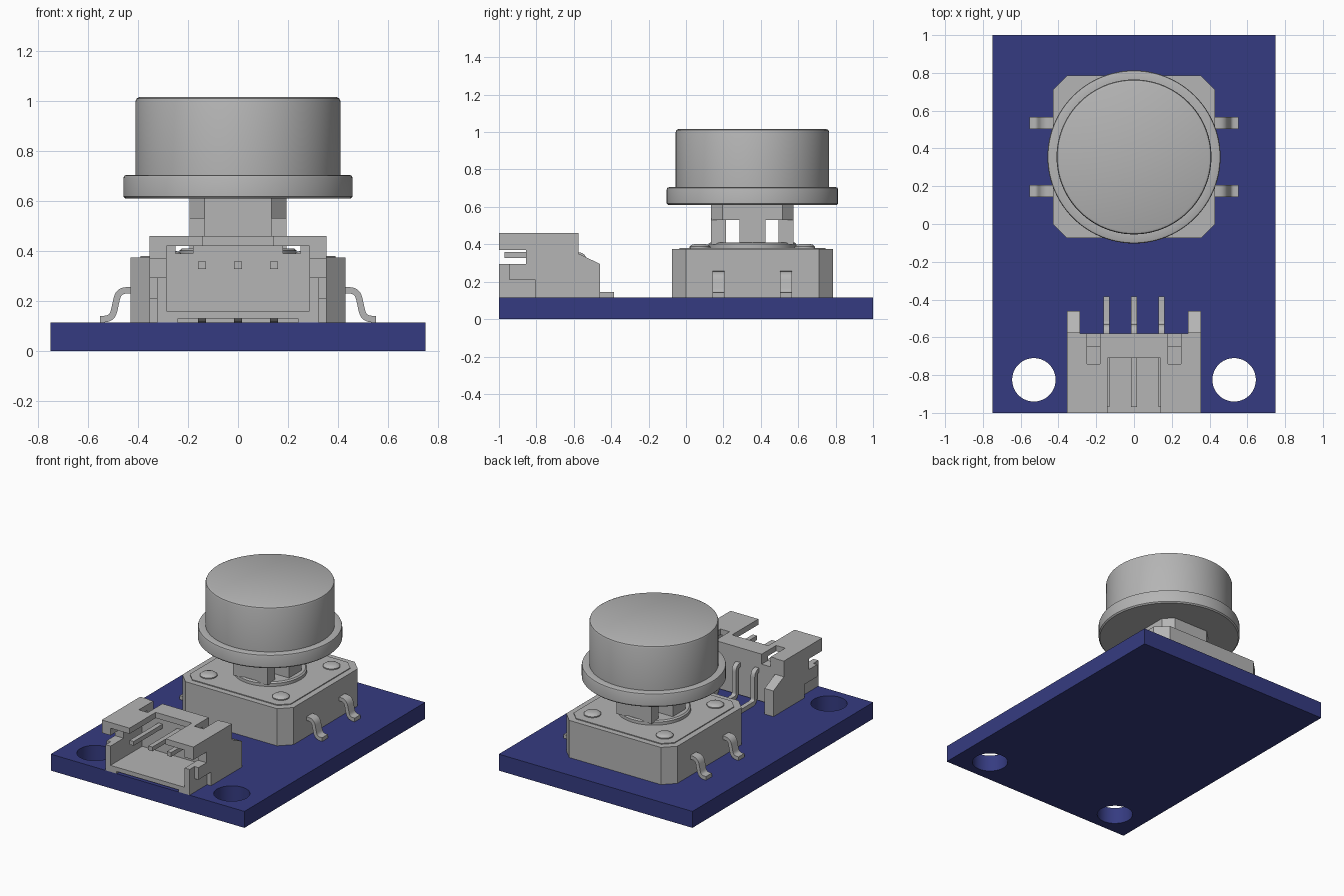
import bpy
import bmesh
import math
from mathutils import Vector

if "Cube" in bpy.data.objects:
    bpy.data.objects.remove(bpy.data.objects["Cube"], do_unlink=True)


def material(name, rgb):
    m = bpy.data.materials.new(name)
    m.use_nodes = True
    m.diffuse_color = (*rgb, 1)
    m.node_tree.nodes["Principled BSDF"].inputs["Base Color"].default_value = (*rgb, 1)
    return m


BLUE = material("board blue", (0.036, 0.044, 0.22))
GREY = material("part grey", (0.46, 0.46, 0.46))
TOP = 0.115      # top of the board
CY = 0.355       # switch centre in y


def finish(name, bm, mat, smooth=False):
    bmesh.ops.recalc_face_normals(bm, faces=bm.faces)
    me = bpy.data.meshes.new(name)
    bm.to_mesh(me)
    bm.free()
    me.materials.append(mat)
    ob = bpy.data.objects.new(name, me)
    bpy.context.collection.objects.link(ob)
    bpy.ops.object.select_all(action="DESELECT")
    ob.select_set(True)
    bpy.context.view_layer.objects.active = ob
    if smooth:
        bpy.ops.object.shade_smooth_by_angle(angle=math.radians(35))
    return ob


def prism(name, pts, axis, a, b, mat=GREY, smooth=False):
    """Extrude a 2D outline along an axis from a to b."""
    place = {"x": lambda p, t: (t, p[0], p[1]),
             "y": lambda p, t: (p[0], t, p[1]),
             "z": lambda p, t: (p[0], p[1], t)}[axis]
    bm = bmesh.new()
    lo = [bm.verts.new(place(p, a)) for p in pts]
    hi = [bm.verts.new(place(p, b)) for p in pts]
    bm.faces.new(lo)
    bm.faces.new(hi)
    n = len(pts)
    for i in range(n):
        j = (i + 1) % n
        bm.faces.new((lo[i], lo[j], hi[j], hi[i]))
    return finish(name, bm, mat, smooth)


def box(name, x0, x1, y0, y1, z0, z1, mat=GREY):
    return prism(name, [(x0, y0), (x1, y0), (x1, y1), (x0, y1)], "z", z0, z1, mat)


def chamfered(hx, hy, c):
    """Rectangle with cut corners around the switch centre."""
    pts = [(hx, hy - c), (hx - c, hy), (c - hx, hy), (-hx, hy - c),
           (-hx, c - hy), (c - hx, -hy), (hx - c, -hy), (hx, c - hy)]
    return [(x, y + CY) for x, y in pts]


def lathe(name, profile, x, y, mat=GREY, n=64):
    """Turn an (r, z) profile into a closed round solid."""
    bm = bmesh.new()
    rings = []
    for r, z in profile:
        rings.append([bm.verts.new((x + r * math.cos(k * math.tau / n),
                                    y + r * math.sin(k * math.tau / n), z))
                      for k in range(n)])
    for p, q in zip(rings, rings[1:]):
        for k in range(n):
            j = (k + 1) % n
            bm.faces.new((p[k], p[j], q[j], q[k]))
    bm.faces.new(rings[0])
    bm.faces.new(rings[-1])
    return finish(name, bm, mat, True)


def ribbon(path, t, r):
    """Outline of a bent strip: rounded path, thickened by t."""
    p = [Vector(q) for q in path]
    line = [p[0]]
    for a, b, c in zip(p, p[1:], p[2:]):
        s = b + (a - b).normalized() * r
        e = b + (c - b).normalized() * r
        for k in range(7):
            u = k / 6
            line.append(s * (1 - u) ** 2 + b * 2 * u * (1 - u) + e * u * u)
    line.append(p[-1])
    left, right = [], []
    for i, q in enumerate(line):
        d = (line[min(i + 1, len(line) - 1)] - line[max(i - 1, 0)]).normalized()
        nrm = Vector((-d.y, d.x)) * t / 2
        left.append(q + nrm)
        right.append(q - nrm)
    return left + right[::-1]


# Circuit board with two mounting holes
board = box("circuit_board", -0.75, 0.75, -1, 1, 0, TOP, BLUE)
for s in (-1, 1):
    cutter = lathe("hole_cutter", [(0.115, -0.1), (0.115, 0.3)], s * 0.53, -0.825, BLUE)
    cutter.hide_render = True
    mod = board.modifiers.new("hole", "BOOLEAN")
    mod.operation, mod.solver, mod.object = "DIFFERENCE", "EXACT", cutter
    bpy.context.view_layer.objects.active = board
    bpy.ops.object.modifier_apply(modifier=mod.name)
    bpy.data.objects.remove(cutter, do_unlink=True)
bpy.ops.object.select_all(action="DESELECT")
board.select_set(True)
bpy.ops.object.shade_smooth_by_angle(angle=math.radians(35))

# Switch housing, cover plate, rivets and collar
prism("switch_body", chamfered(0.43, 0.43, 0.075), "z", TOP, 0.375)
prism("cover_plate", chamfered(0.39, 0.39, 0.06), "z", 0.375, 0.381)
for sx in (-1, 1):
    for sy in (-1, 1):
        lathe("cover_rivet", [(0.055, 0.375), (0.055, 0.388), (0.045, 0.397), (0.025, 0.402)],
              sx * 0.28, CY + sy * 0.28, n=24)
lathe("stem_collar", [(0.235, 0.375), (0.235, 0.402), (0.225, 0.41)], 0, CY)

# Plunger stem: core, two clips and joining block
box("stem_core", -0.195, 0.195, CY - 0.07, CY + 0.07, 0.4, 0.54)
for s in (-1, 1):
    y0, y1 = sorted((CY + s * 0.14, CY + s * 0.22))
    box("stem_clip", -0.135, 0.135, y0, y1, 0.4, 0.54)
prism("stem_block", chamfered(0.195, 0.22, 0.06), "z", 0.53, 0.62)

# Round button cap
lathe("button_cap", [(0.45, 0.61), (0.458, 0.618), (0.458, 0.694), (0.455, 0.702), (0.447, 0.705),
                     (0.41, 0.705), (0.41, 1.0), (0.406, 1.011), (0.395, 1.016)], 0, CY, n=96)

# Gull-wing switch legs
for s in (-1, 1):
    path = [(s * x, z) for x, z in [(0.4, 0.243), (0.478, 0.243), (0.503, 0.128), (0.552, 0.128)]]
    for y in (0.175, 0.535):
        prism("switch_leg", ribbon(path, 0.026, 0.034), "y", y - 0.032, y + 0.032, smooth=True)

# Connector side walls: inner layer, stepped outer layer
upper = [(-0.855, 0.295), (-0.855, 0.37), (-1, 0.37), (-1, 0.46), (-0.575, 0.46),
         (-0.575, 0.35), (-0.46, 0.295), (-0.46, TOP)]
inner = [(-1, TOP), (-1, 0.295)] + upper
outer = [(-0.805, TOP), (-0.805, 0.21), (-0.945, 0.21), (-0.945, 0.295)] + upper
for s in (-1, 1):
    prism("connector_inner_wall", inner, "x", s * 0.287, s * 0.325)
    prism("connector_outer_wall", outer, "x", s * 0.325, s * 0.355)
    # Roof halves beside the front opening, and feet under the floor
    prism("connector_roof", [(s * 0.14, -1), (s * 0.287, -1), (s * 0.287, -0.58), (s * 0.25, -0.58),
                             (s * 0.25, -0.74), (s * 0.14, -0.74)], "z", 0.42, 0.46)
    box("roof_corner", min(s * 0.14, s * 0.18), max(s * 0.14, s * 0.18), -0.74, -0.71, 0.42, 0.46)
    box("rear_corner", min(s * 0.25, s * 0.287), max(s * 0.25, s * 0.287), -0.65, -0.58, 0.39, 0.42)
    box("connector_foot", min(s * 0.24, s * 0.287), max(s * 0.24, s * 0.287), -1, -0.58, TOP, 0.13)

# Connector floor, rear wall and bridge
box("connector_floor", -0.287, 0.287, -1, -0.58, 0.13, 0.16)
box("connector_rear_wall", -0.287, 0.287, -0.65, -0.58, 0.16, 0.39)
box("connector_rear_top", -0.18, 0.18, -0.65, -0.58, 0.39, 0.42)
box("connector_bridge", -0.18, 0.18, -0.71, -0.58, 0.42, 0.46)

# Bent contact pins
pin_path = [(-0.97, 0.343), (-0.545, 0.343), (-0.545, 0.13), (-0.385, 0.13)]
for x in (-0.145, 0, 0.145):
    prism("contact_pin", ribbon(pin_path, 0.03, 0.035), "x", x - 0.016, x + 0.016, smooth=True)
